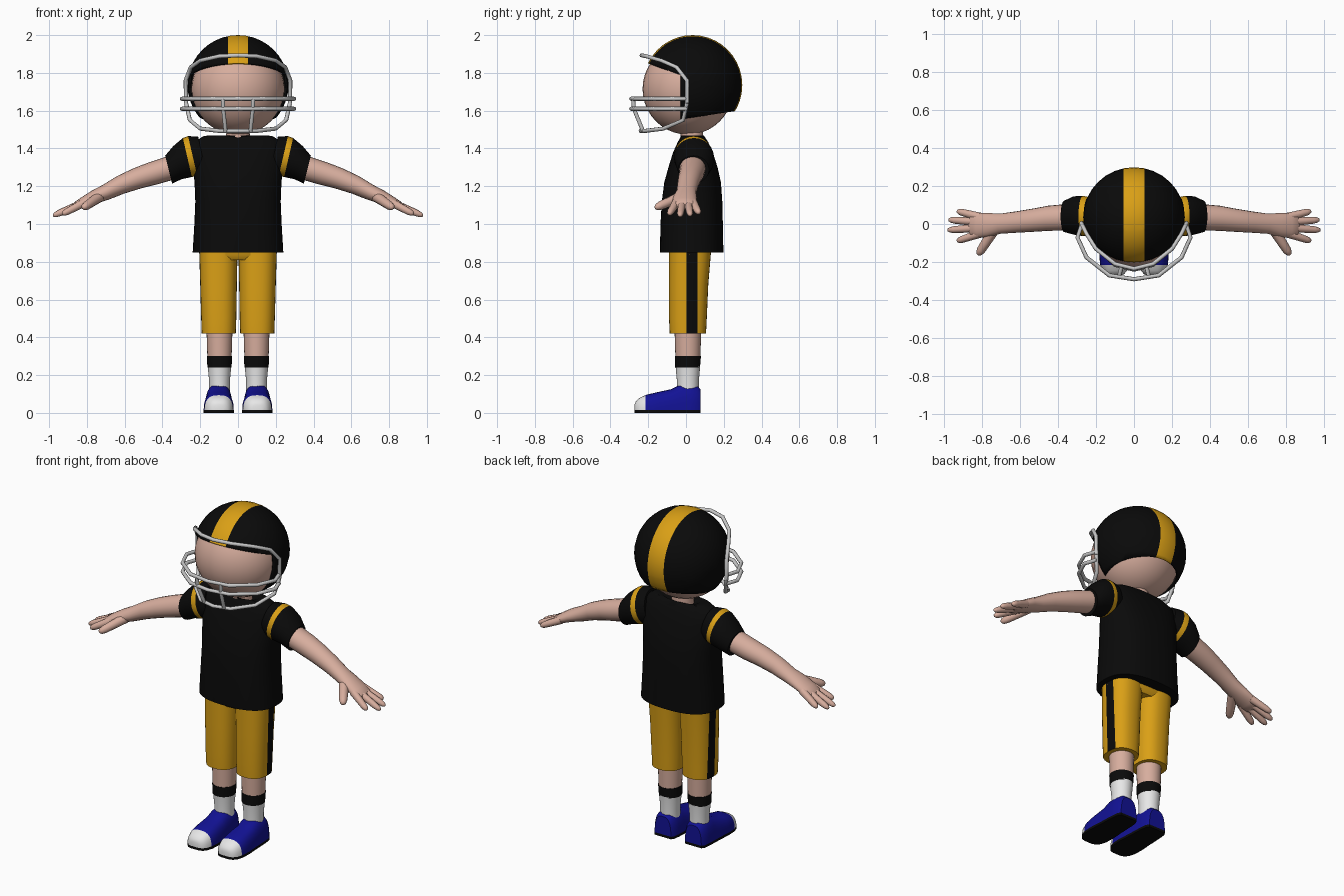
import bpy, bmesh, math
from mathutils import Vector

if "Cube" in bpy.data.objects:
    bpy.data.objects.remove(bpy.data.objects["Cube"])


def material(name, rgb):
    m = bpy.data.materials.new(name)
    m.diffuse_color = (*rgb, 1)
    m.use_nodes = True
    m.node_tree.nodes["Principled BSDF"].inputs["Base Color"].default_value = m.diffuse_color
    return m


SKIN = material("skin", (0.68, 0.42, 0.34))
BLACK = material("black", (0.003, 0.003, 0.003))
GOLD = material("gold", (0.70, 0.35, 0.008))
BLUE = material("blue", (0.006, 0.006, 0.30))
WHITE = material("white", (0.88, 0.88, 0.88))
GREY = material("bar_grey", (0.58, 0.58, 0.58))


def cut(bm, co, no):
    bmesh.ops.bisect_plane(bm, geom=bm.verts[:] + bm.edges[:] + bm.faces[:],
                           plane_co=co, plane_no=no)


def finish(name, bm, mats, rule=None, mirror=False, angle=45):
    """Turn a bmesh into a smooth object; rule(face centre) picks the material."""
    bmesh.ops.recalc_face_normals(bm, faces=bm.faces)
    if rule:
        for f in bm.faces:
            f.material_index = rule(f.calc_center_median())
    me = bpy.data.meshes.new(name)
    bm.to_mesh(me)
    bm.free()
    for m in mats:
        me.materials.append(m)
    ob = bpy.data.objects.new(name, me)
    bpy.context.collection.objects.link(ob)
    bpy.ops.object.select_all(action='DESELECT')
    ob.select_set(True)
    bpy.context.view_layer.objects.active = ob
    bpy.ops.object.shade_smooth_by_angle(angle=math.radians(angle))
    if mirror:
        ob.modifiers.new("mirror", 'MIRROR').use_mirror_merge = False
    return ob


def loft(rings):
    """Skin a list of equal-length point rings and cap both ends."""
    bm = bmesh.new()
    vs = [[bm.verts.new(p) for p in r] for r in rings]
    n = len(vs[0])
    for a, b in zip(vs, vs[1:]):
        for i in range(n):
            j = (i + 1) % n
            bm.faces.new((a[i], a[j], b[j], b[i]))
    bm.faces.new(vs[0])
    bm.faces.new(vs[-1])
    return bm


def oval(c, u, v, ru, rv, n=24, power=2.0):
    """Superellipse ring around c in the plane of u and v."""
    pts = []
    for i in range(n):
        t = 2 * math.pi * i / n
        a, b = math.cos(t), math.sin(t)
        pts.append(Vector(c) + Vector(u) * (math.copysign(abs(a) ** (2 / power), a) * ru)
                   + Vector(v) * (math.copysign(abs(b) ** (2 / power), b) * rv))
    return pts


X, Y, Z = Vector((1, 0, 0)), Vector((0, 1, 0)), Vector((0, 0, 1))


def upright(sections, n=28, power=2.0):
    """Sections are (z, centre x, half width, centre y, half depth)."""
    return loft([oval((cx, cy, z), X, Y, hx, hy, n, power) for z, cx, hx, cy, hy in sections])


def limb(sections, n=20):
    """Sections are (x, y, z, tilt degrees, y radius, z radius)."""
    rings = []
    for x, y, z, a, ry, rz in sections:
        a = math.radians(a)
        rings.append(oval((x, y, z), Y, (math.sin(a), 0, math.cos(a)), ry, rz, n))
    return loft(rings)


def ball(centre, radii, u=32, v=20):
    bm = bmesh.new()
    bmesh.ops.create_uvsphere(bm, u_segments=u, v_segments=v, radius=1)
    for p in bm.verts:
        p.co = Vector(centre) + Vector([a * b for a, b in zip(p.co, radii)])
    return bm


# Head and neck
finish("head", ball((0, 0.01, 1.715), (0.247, 0.24, 0.242)), [SKIN])
finish("neck", upright([(1.40, 0, 0.065, 0.03, 0.06), (1.54, 0, 0.06, 0.03, 0.06)]), [SKIN])

# Helmet shell with face opening and centre stripe
bm = ball((0, 0.035, 1.735), (0.267, 0.263, 0.265), 32, 20)
cut(bm, (0, -0.028, 1.7), Y)
cut(bm, (0, -0.20, 1.85), (0, 0.35, 1))
cut(bm, (0, 0.01, 1.56), (0, -0.15, 1))
for s in (-1, 1):
    cut(bm, (s * 0.054, 0, 0), X)
gone = []
for f in bm.faces:
    c = f.calc_center_median()
    if c.z < 1.56 + 0.15 * (c.y - 0.01) or (c.y < -0.028 and c.z < 1.85 - 0.35 * (c.y + 0.20)):
        gone.append(f)
bmesh.ops.delete(bm, geom=gone, context='FACES')
helmet = finish("helmet", bm, [BLACK, GOLD], lambda c: int(abs(c.x) < 0.054))
sol = helmet.modifiers.new("thickness", 'SOLIDIFY')
sol.thickness = 0.01
sol.offset = -1


# Face cage bars
def bar(name, half, r=0.011, both=True):
    pts = half + [(-x, y, z) for x, y, z in reversed(half) if x > 0] if both else half
    cu = bpy.data.curves.new(name, 'CURVE')
    cu.dimensions = '3D'
    cu.bevel_depth = r
    cu.bevel_resolution = 2
    cu.use_fill_caps = True
    sp = cu.splines.new('POLY')
    sp.points.add(len(pts) - 1)
    for p, q in zip(sp.points, pts):
        p.co = (*q, 1)
    sp.use_smooth = True
    cu.materials.append(GREY)
    ob = bpy.data.objects.new(name, cu)
    bpy.context.collection.objects.link(ob)
    bpy.ops.object.select_all(action='DESELECT')
    ob.select_set(True)
    bpy.context.view_layer.objects.active = ob
    bpy.ops.object.convert(target='MESH')


bar("cage_upper_rim", [(0.275, 0.005, 1.64), (0.277, 0.005, 1.76), (0.25, -0.05, 1.83),
                       (0.20, -0.13, 1.865), (0.10, -0.21, 1.888), (0, -0.235, 1.893)])
bar("cage_lower_rim", [(0.275, 0.005, 1.64), (0.255, -0.015, 1.55), (0.20, -0.12, 1.505),
                       (0.10, -0.215, 1.493), (0, -0.24, 1.493)])
for z, label in ((1.663, "upper"), (1.61, "lower")):
    bar("cage_crossbar_" + label, [(0.272, 0.005, z), (0.297, -0.07, z), (0.25, -0.175, z),
                                   (0.13, -0.27, z), (0, -0.29, z)])
for s in (-1, 1):
    bar("cage_upright", [(s * 0.08, -0.28, 1.663), (s * 0.078, -0.276, 1.61),
                         (s * 0.066, -0.228, 1.493)], both=False)

# Jersey body
finish("jersey", upright([
    (0.85, 0, 0.24, 0.03, 0.168), (1.0, 0, 0.231, 0.03, 0.165), (1.12, 0, 0.226, 0.032, 0.16),
    (1.22, 0, 0.23, 0.035, 0.15), (1.30, 0, 0.238, 0.037, 0.13), (1.38, 0, 0.242, 0.037, 0.105),
    (1.435, 0, 0.23, 0.037, 0.08), (1.467, 0, 0.18, 0.035, 0.06), (1.468, 0, 0.12, 0.033, 0.062),
    (1.44, 0, 0.065, 0.03, 0.055)], 36, 2.5), [BLACK])

# Sleeves with a gold ring at the shoulder
bm = limb([(0.19, 0.04, 1.365, 12, 0.085, 0.10), (0.24, 0.04, 1.36, 13, 0.102, 0.108),
           (0.268, 0.042, 1.352, 13, 0.106, 0.106), (0.32, 0.045, 1.325, 15, 0.10, 0.09),
           (0.367, 0.04, 1.288, 14, 0.082, 0.076)], 24)
bm.faces.ensure_lookup_table()
for i in range(24, 48):
    bm.faces[i].material_index = 1
finish("sleeve", bm, [BLACK, GOLD], mirror=True)

# Arms with palms
finish("arm", limb([
    (0.33, 0.037, 1.305, 16, 0.07, 0.065), (0.45, 0.03, 1.268, 18, 0.066, 0.062),
    (0.53, 0.02, 1.243, 20, 0.061, 0.057), (0.62, 0.01, 1.208, 22, 0.056, 0.05),
    (0.70, 0.002, 1.168, 24, 0.053, 0.042), (0.76, -0.005, 1.143, 24, 0.062, 0.036),
    (0.82, -0.008, 1.113, 24, 0.066, 0.029), (0.855, -0.008, 1.097, 24, 0.058, 0.022),
    (0.868, -0.008, 1.091, 24, 0.035, 0.01)]), [SKIN], mirror=True)


# Fingers and thumb
def finger(name, a, b, r):
    a, b = Vector(a), Vector(b)
    d = (b - a).normalized()
    u = d.cross(Z).normalized()
    v = d.cross(u)
    prof = ((0, 1.2), (0.5, 1.05), (0.8, 0.95), (0.92, 0.75), (0.98, 0.45), (1, 0.1))
    finish(name, loft([oval(a.lerp(b, t), u, v, r * k, r * k, 10) for t, k in prof]),
           [SKIN], mirror=True)


for base_y, tip in ((0.037, (0.93, 0.068, 1.058)), (0.01, (0.975, 0.022, 1.047)),
                    (-0.02, (0.98, -0.032, 1.043)), (-0.05, (0.93, -0.09, 1.052))):
    finger("finger", (0.81, base_y, 1.115), tip, 0.019)
finger("thumb", (0.735, -0.03, 1.143), (0.82, -0.163, 1.085), 0.024)

# Trousers: hips plus two legs with a black outer stripe
finish("trouser_hips", upright([(0.81, 0, 0.19, 0.02, 0.09), (0.835, 0, 0.205, 0.02, 0.108),
                                (0.90, 0, 0.205, 0.02, 0.11)], 32, 2.5), [GOLD])
bm = upright([(0.42, 0.102, 0.090, 0.01, 0.096), (0.50, 0.102, 0.093, 0.01, 0.10),
              (0.68, 0.103, 0.097, 0.014, 0.104), (0.87, 0.104, 0.102, 0.022, 0.112)], 32, 2.4)
cut(bm, (0, 0.003, 0), Y)
cut(bm, (0, 0.06, 0), Y)
finish("trouser_leg", bm, [GOLD, BLACK],
       lambda c: int(c.x > 0.15 and 0.003 < c.y < 0.06), mirror=True)

# Lower legs, socks and sock bands
finish("lower_leg", upright([(0.29, 0.098, 0.064, 0.01, 0.066), (0.45, 0.098, 0.069, 0.01, 0.071)]),
       [SKIN], mirror=True)
finish("sock_band", upright([(0.24, 0.098, 0.064, 0.008, 0.066), (0.30, 0.098, 0.067, 0.01, 0.069)]),
       [BLACK], mirror=True)
finish("sock", upright([(0.10, 0.098, 0.055, 0.01, 0.058), (0.17, 0.098, 0.055, 0.01, 0.058),
                        (0.245, 0.098, 0.062, 0.01, 0.065)]), [WHITE], mirror=True)

# Shoes with white toe caps and black soles
rings = []
for y, hw, h in ((0.077, 0.055, 0.125), (0.06, 0.066, 0.142), (0.02, 0.071, 0.152),
                 (-0.03, 0.073, 0.15), (-0.08, 0.075, 0.125), (-0.15, 0.08, 0.11),
                 (-0.21, 0.077, 0.096), (-0.245, 0.066, 0.08), (-0.265, 0.048, 0.062),
                 (-0.272, 0.025, 0.045)):
    ring = []
    for i in range(17):
        t = math.pi * i / 16
        c, s = math.cos(t), math.sin(t)
        ring.append((0.102 + math.copysign(abs(c) ** 0.7, c) * hw, y, h * abs(s) ** 0.7))
    rings.append(ring)
bm = loft(rings)
cut(bm, (0, 0, 0.015), Z)
cut(bm, (0, -0.215, 0), Y)
finish("shoe", bm, [BLUE, WHITE, BLACK],
       lambda c: 2 if c.z < 0.015 else int(c.y < -0.215), mirror=True)
